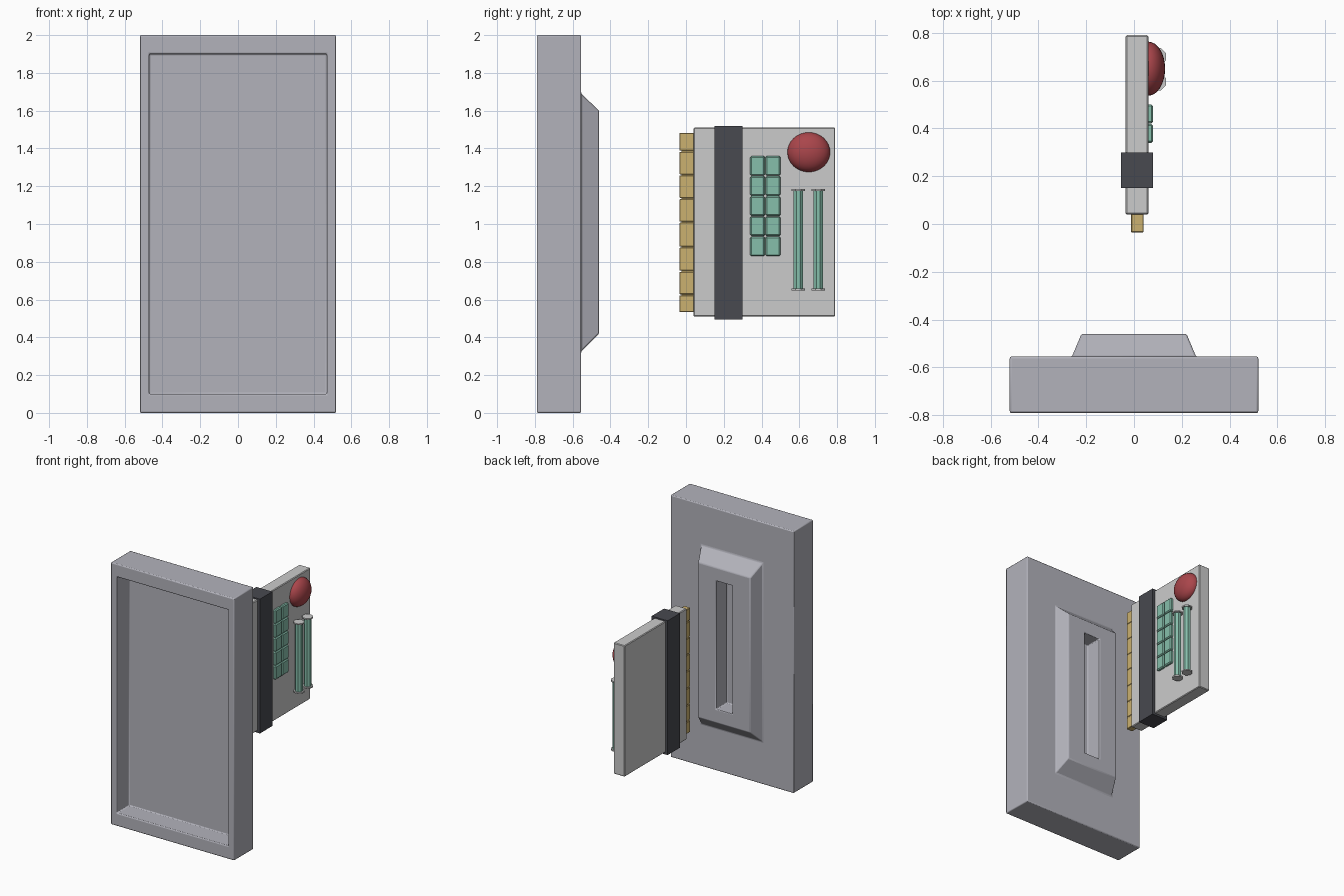
import bpy, bmesh, math

if "Cube" in bpy.data.objects:
    bpy.data.objects.remove(bpy.data.objects["Cube"])


def material(name, rgb):
    m = bpy.data.materials.new(name)
    m.diffuse_color = (*rgb, 1)
    m.use_nodes = True
    m.node_tree.nodes["Principled BSDF"].inputs["Base Color"].default_value = m.diffuse_color
    return m


COOL = material("cool_grey", (0.45, 0.45, 0.50))
GOLD = material("gold", (0.60, 0.44, 0.16))
DARK = material("dark_grey", (0.065, 0.067, 0.08))
TEAL = material("teal", (0.24, 0.52, 0.41))
RED = material("red", (0.40, 0.06, 0.07))


def finish(ob, name, mat=None, bevel=0, segments=1, smooth=False):
    ob.name = name
    if mat:
        ob.data.materials.append(mat)
    if bevel:
        b = ob.modifiers.new("bevel", 'BEVEL')
        b.width, b.segments = bevel, segments
        b.limit_method, b.angle_limit = 'ANGLE', math.radians(30)
    if smooth:
        bpy.ops.object.select_all(action='DESELECT')
        ob.select_set(True)
        bpy.context.view_layer.objects.active = ob
        bpy.ops.object.shade_smooth_by_angle(angle=math.radians(35))
    return ob


def box(name, x, y, z, mat=None, bevel=0):
    """Box from (min, max) ranges."""
    bpy.ops.mesh.primitive_cube_add(size=1)
    ob = bpy.context.object
    for v in ob.data.vertices:
        v.co = [r[0] if c < 0 else r[1] for c, r in zip(v.co, (x, y, z))]
    return finish(ob, name, mat, bevel)


def cylinder(name, x, y, z0, z1, r, mat=None):
    bpy.ops.mesh.primitive_cylinder_add(vertices=8, radius=r / math.cos(math.pi / 8),
                                        depth=z1 - z0, location=(x, y, (z0 + z1) / 2),
                                        rotation=(0, 0, math.pi / 8))
    return finish(bpy.context.object, name, mat)


def ring_chain(name, rings, mat):
    """Bridge rectangular rings (half width, z min, z max, y), capped at both ends."""
    bm = bmesh.new()
    loops = [[bm.verts.new(p) for p in ((-h, y, a), (h, y, a), (h, y, b), (-h, y, b))]
             for h, a, b, y in rings]
    for p, q in zip(loops, loops[1:]):
        for i in range(4):
            j = (i + 1) % 4
            bm.faces.new((p[i], p[j], q[j], q[i]))
    bm.faces.new(loops[0])
    bm.faces.new(loops[-1])
    bmesh.ops.recalc_face_normals(bm, faces=bm.faces)
    me = bpy.data.meshes.new(name)
    bm.to_mesh(me)
    bm.free()
    ob = bpy.data.objects.new(name, me)
    bpy.context.collection.objects.link(ob)
    return finish(ob, name, mat, 0.007, 2, True)


# Wall panel: front recess, outer frame, raised back socket and its slot
ring_chain("wall_panel_with_socket", [
    (0.47, 0.10, 1.90, -0.64), (0.47, 0.10, 1.90, -0.79),
    (0.52, 0.00, 2.00, -0.79), (0.52, 0.00, 2.00, -0.555),
    (0.26, 0.325, 1.69, -0.555), (0.22, 0.42, 1.60, -0.46),
    (0.068, 0.52, 1.50, -0.46), (0.068, 0.52, 1.50, -0.59)], COOL)

# Circuit board and dark band around it
box("board", (-0.035, 0.06), (0.04, 0.79), (0.51, 1.51), None, 0.005)
box("board_band", (-0.055, 0.08), (0.15, 0.30), (0.495, 1.52), DARK)

# Gold edge connector: core with eight contacts
box("connector_core", (-0.007, 0.037), (-0.025, 0.05), (0.535, 1.48), GOLD)
cuts = [0.53, 0.625, 0.75, 0.878, 1.01, 1.135, 1.26, 1.385, 1.485]
for a, b in zip(cuts, cuts[1:]):
    box("connector_contact", (-0.012, 0.04), (-0.035, 0.045),
        (a + 0.003, b - 0.003), GOLD, 0.003)

# Grid of small chips
for y in (0.34, 0.4215):
    for i in range(5):
        z = 0.83 + i * 0.1065
        box("chip", (0.05, 0.08), (y, y + 0.0785), (z, z + 0.104), TEAL, 0.007)

# Tubes with end caps
for y in (0.595, 0.70):
    cylinder("tube", 0.098, y, 0.655, 1.18, 0.025, TEAL)
    for z in (0.648, 1.174):
        cylinder("tube_cap", 0.098, y, z, z + 0.01, 0.036)

# Red dome
bpy.ops.mesh.primitive_uv_sphere_add(segments=32, ring_count=16, radius=1,
                                     location=(0.06, 0.65, 1.38))
dome = bpy.context.object
for v in dome.data.vertices:
    v.co = (v.co.x * 0.07, v.co.y * 0.113, v.co.z * 0.105)
finish(dome, "red_dome", RED, smooth=True)
